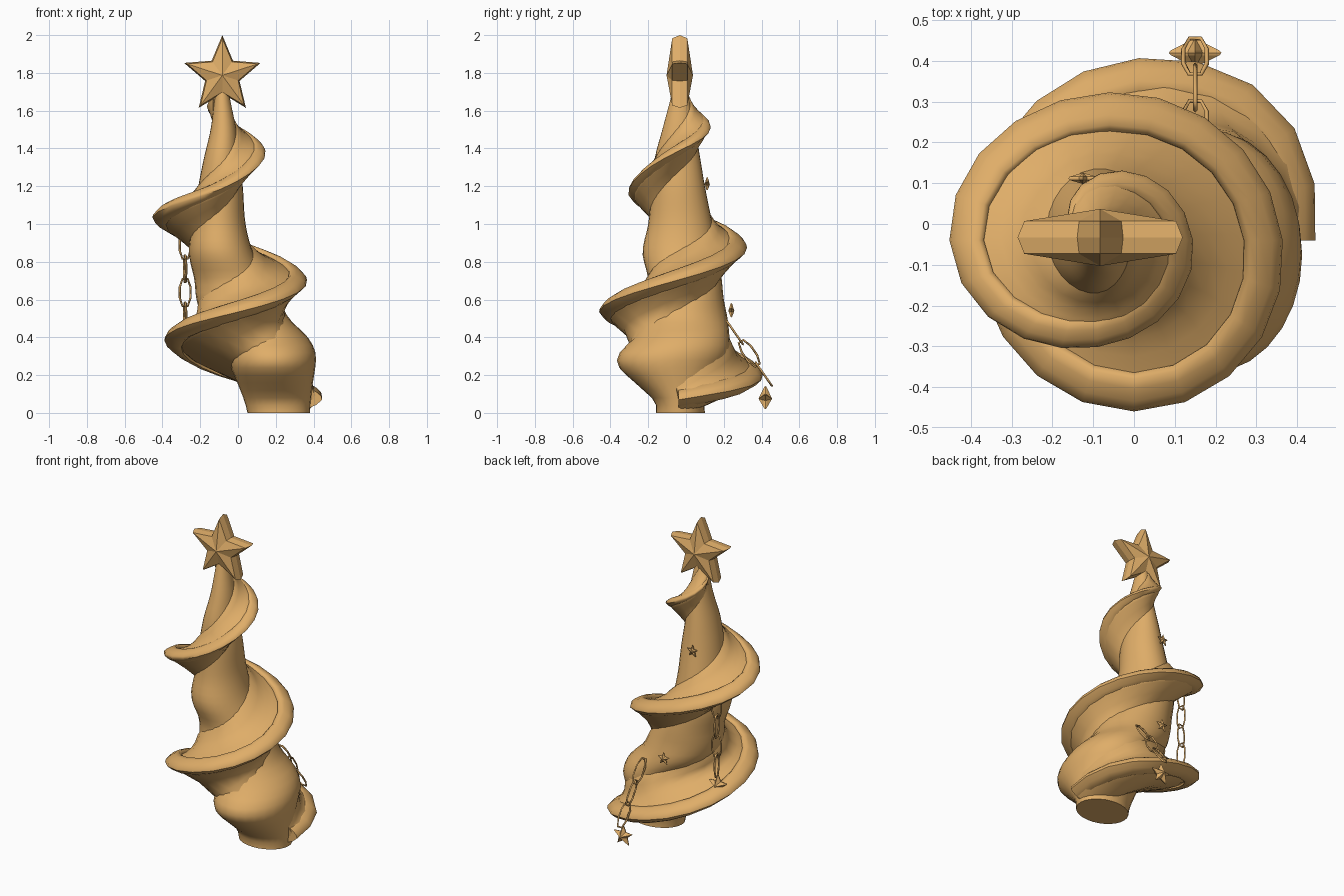
import bpy, bmesh, math
from mathutils import Vector

cube = bpy.data.objects.get("Cube")
if cube:
    bpy.data.objects.remove(cube, do_unlink=True)

gold = bpy.data.materials.new("warm_gold")
gold.use_nodes = True
gold.diffuse_color = (0.74, 0.42, 0.14, 1)
gold.node_tree.nodes["Principled BSDF"].inputs["Base Color"].default_value = gold.diffuse_color


def finish(name, bm, smooth_angle=None):
    """Turn a bmesh into a named, coloured object."""
    bmesh.ops.recalc_face_normals(bm, faces=bm.faces)
    mesh = bpy.data.meshes.new(name)
    bm.to_mesh(mesh)
    bm.free()
    obj = bpy.data.objects.new(name, mesh)
    bpy.context.collection.objects.link(obj)
    mesh.materials.append(gold)
    if smooth_angle:
        bpy.ops.object.select_all(action='DESELECT')
        obj.select_set(True)
        bpy.context.view_layer.objects.active = obj
        bpy.ops.object.shade_smooth_by_angle(angle=math.radians(smooth_angle))
    return obj


def sample(table, key):
    """Smooth interpolation of rows whose first column is the key."""
    key = min(max(key, table[0][0]), table[-1][0])
    i = max(j for j in range(len(table) - 1) if table[j][0] <= key)
    a, b = table[i], table[i + 1]
    before, after = table[max(i - 1, 0)], table[min(i + 2, len(table) - 1)]
    span = b[0] - a[0]
    t = (key - a[0]) / span
    out = []
    for c in range(1, len(a)):
        m0 = (b[c] - before[c]) / (b[0] - before[0]) * span
        m1 = (after[c] - a[c]) / (after[0] - a[0]) * span
        h = 3 * t * t - 2 * t ** 3
        out.append(a[c] * (1 - h) + b[c] * h
                   + m0 * t * (1 - t) ** 2 - m1 * t * t * (1 - t))
    return out


def skin(bm, rows, closed):
    """Join consecutive rows of points with quads and cap both ends."""
    verts = [[bm.verts.new(p) for p in row] for row in rows]
    n = len(rows[0])
    for a, b in zip(verts, verts[1:]):
        for j in range(n if closed else n - 1):
            k = (j + 1) % n
            bm.faces.new((a[j], a[k], b[k], b[j]))
    bm.faces.new(verts[0])
    bm.faces.new(verts[-1])


# Trunk outline: height, min x, max x, min y, max y
TRUNK = [
    (0, .05, .38, -.16, .10), (.06, .035, .385, -.165, .10),
    (.15, 0, .395, -.26, .15), (.25, -.04, .41, -.36, .2),
    (.32, -.045, .41, -.35, .23), (.4, -.07, .37, -.275, .23),
    (.5, -.18, .27, -.25, .22), (.6, -.22, .22, -.22, .2),
    (.7, -.23, .16, -.2, .19), (.85, -.26, .08, -.23, .17),
    (1.0, -.24, .04, -.2, .14), (1.2, -.21, .025, -.18, .1),
    (1.35, -.18, .005, -.165, .075), (1.5, -.145, -.01, -.125, .05),
    (1.65, -.125, -.04, -.085, .02), (1.75, -.11, -.06, -.06, 0)]


def trunk_point(angle, z):
    x0, x1, y0, y1 = sample(TRUNK, z)
    return Vector(((x0 + x1) / 2 + (x1 - x0) / 2 * math.cos(angle),
                   (y0 + y1) / 2 + (y1 - y0) / 2 * math.sin(angle), z))


bm = bmesh.new()
skin(bm, [[trunk_point(math.tau * j / 28, 1.75 * i / 44) for j in range(28)]
          for i in range(45)], True)
finish("trunk", bm, 50)

# Spiral ledge path: quarter turns, centre x, radius, height
LEDGE = [
    (0, .02, .425, .075), (.5, .015, .472, .135), (1, .012, .447, .21), (2, .005, .395, .39),
    (3, 0, .42, .54), (4, -.025, .39, .71), (5, -.06, .363, .88),
    (6, -.1, .353, 1.04), (7, -.09, .262, 1.19), (8, -.085, .23, 1.39),
    (9, -.085, .163, 1.54), (10, -.085, .05, 1.68)]
# Ledge section: height offset, reach from the trunk to the tip
SLOPE = [
    (-.21, -.22), (-.16, .06), (-.11, .34), (-.055, .68), (-.02, .82),
    (.02, .8), (.042, .63), (.064, .44), (.09, .28),
    (.125, .15), (.17, .05), (.22, -.15)]
# Rim section: distance in from the tip, height offset
RIM = [(0, -.006), (.004, .012), (.025, .032), (.055, .05), (.08, .055), (.095, .043),
       (.097, 0), (.09, -.045), (.07, -.05), (.03, -.032)]

slopes, rims = [], []
for i in range(51):
    quarter = i / 5
    angle = quarter * math.pi / 2
    cx, radius, height = sample(LEDGE, quarter)
    outward = Vector((math.cos(angle), math.sin(angle), 0))
    edge = Vector((cx, -.04, 0)) + outward * radius
    size = min(1 - .04 * quarter, .3 + quarter * .7)
    slope = []
    for dz, reach in SLOPE:
        z = max(height + dz * size, .01)
        slope.append(trunk_point(angle, z).lerp(edge + Vector((0, 0, z)), reach))
    slopes.append(slope)
    taper = min(1, 1 - (quarter - 5) * .11)
    rims.append([edge - outward * d * taper + Vector((0, 0, height + dz * taper))
                 for d, dz in RIM])
bm = bmesh.new()
skin(bm, slopes, False)
finish("spiral_ledge", bm, 60)
bm = bmesh.new()
skin(bm, rims, True)
finish("ledge_rim", bm, 60)


def star(name, centre, radius, wall, depth, inner=.45):
    """Five-pointed star facing front and back with a raised middle."""
    bm = bmesh.new()
    layers = []
    for y, scale in ((-wall, .92), (0, 1), (wall, .92)):
        ring = []
        for k in range(10):
            r = radius * scale * (inner if k % 2 else 1)
            a = math.pi * k / 5
            ring.append(bm.verts.new((r * math.sin(a), y, r * math.cos(a))))
        layers.append(ring)
    front, back = bm.verts.new((0, -depth, 0)), bm.verts.new((0, depth, 0))
    for k in range(10):
        n = (k + 1) % 10
        for a, b in zip(layers, layers[1:]):
            bm.faces.new((a[k], a[n], b[n], b[k]))
        bm.faces.new((front, layers[0][k], layers[0][n]))
        bm.faces.new((back, layers[-1][n], layers[-1][k]))
    finish(name, bm).location = centre


star("top_star", (-.083, -.033, 1.787), .213, .04, .07)
star("upper_small_star", (-.125, .112, 1.21), .038, .004, .014)
star("lower_small_star", (-.01, .24, .54), .042, .004, .016)
star("back_hanging_star", (.15, .42, .075), .068, .006, .036)
star("side_hanging_star", (-.29, .09, .39), .068, .006, .036)


def link(name, start, end, side, width=.029, wire=.0058):
    """Long six-sided wire link between two points."""
    start, end, side = Vector(start), Vector(end), Vector(side).normalized()
    curve = bpy.data.curves.new(name, 'CURVE')
    curve.dimensions = '3D'
    curve.bevel_depth = wire
    curve.bevel_resolution = 0
    spline = curve.splines.new('POLY')
    outline = [(0, -.5), (0, .5), (.3, 1), (.7, 1), (1, .5), (1, -.5), (.7, -1), (.3, -1)]
    spline.points.add(len(outline) - 1)
    for point, (t, s) in zip(spline.points, outline):
        point.co = (*(start.lerp(end, t) + side * s * width), 1)
    spline.use_cyclic_u = True
    curve.materials.append(gold)
    bpy.context.collection.objects.link(bpy.data.objects.new(name, curve))


def chain(name, top, bottom, count, sides):
    """Row of overlapping links that turn by a quarter each time."""
    top, bottom = Vector(top), Vector(bottom)
    for i in range(count):
        link(f"{name}_link_{i + 1}", top.lerp(bottom, (i - .07) / count),
             top.lerp(bottom, (i + 1.07) / count), sides[i % 2])


chain("side_chain", (-.28, .09, .95), (-.28, .09, .45), 4, [(1, .2, 0), (-.2, 1, 0)])
chain("back_chain", (.15, .22, .48), (.15, .45, .15), 3, [(1, 0, 0), (0, .82, .57)])
